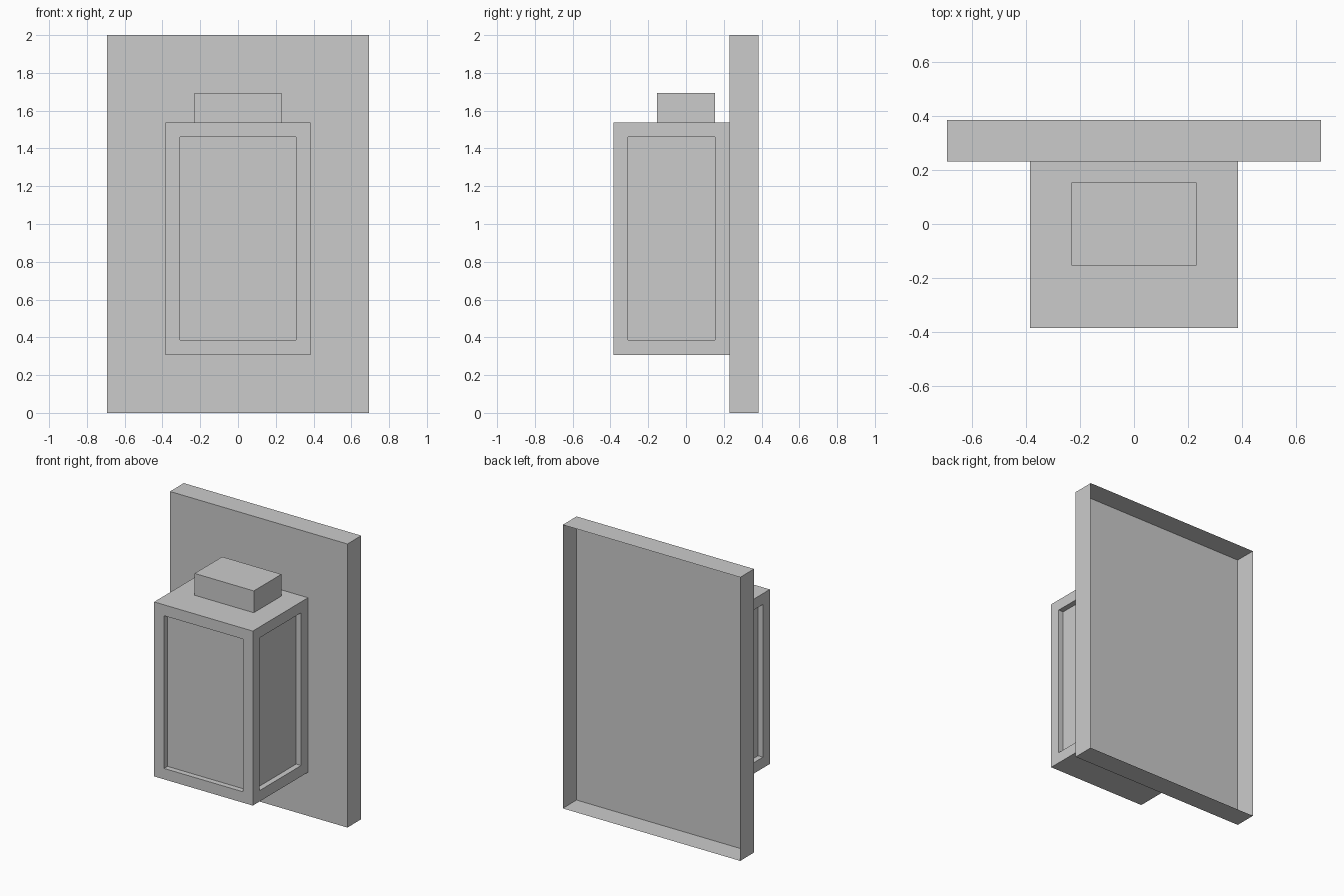
import bpy, bmesh
from mathutils import Vector

if "Cube" in bpy.data.objects:
    bpy.data.objects.remove(bpy.data.objects["Cube"])

U = 1 / 13  # modelling unit: the wall plate is 26 units tall


def box(name, lo, hi, open_side, panel_sides=()):
    """Box with one open side and optional framed, recessed panels."""
    bm = bmesh.new()
    bmesh.ops.create_cube(bm, size=1)
    lo, hi = Vector(lo) * U, Vector(hi) * U
    for v in bm.verts:
        v.co = [lo[i] if v.co[i] < 0 else hi[i] for i in range(3)]
    bm.normal_update()

    def facing(d):
        return [f for f in bm.faces if f.normal.dot(Vector(d)) > 0.9]

    panels = [f for d in panel_sides for f in facing(d)]
    bmesh.ops.delete(bm, geom=facing(open_side), context='FACES')
    if panels:
        # flat frame border, then push each panel straight in
        bmesh.ops.inset_individual(bm, faces=panels, thickness=U, use_even_offset=True)
        normals = [f.normal.copy() for f in panels]
        for f, n in zip(panels, normals):
            new = bmesh.ops.extrude_discrete_faces(bm, faces=[f])['faces'][0]
            bmesh.ops.translate(bm, verts=new.verts[:], vec=-n * U * 0.5)
    mesh = bpy.data.meshes.new(name)
    bm.to_mesh(mesh)
    bm.free()
    obj = bpy.data.objects.new(name, mesh)
    bpy.context.collection.objects.link(obj)
    return obj


# Wall plate, hollow from behind
box("wall_plate", (-9, 3, 0), (9, 5, 26), (0, 1, 0))
# Lantern body with recessed panels on the front and both sides
box("lantern_body", (-5, -5, 4), (5, 3, 20), (0, 1, 0),
    [(0, -1, 0), (1, 0, 0), (-1, 0, 0)])
# Cap on top of the lantern
box("lantern_cap", (-3, -2, 20), (3, 2, 22), (0, 0, -1))
